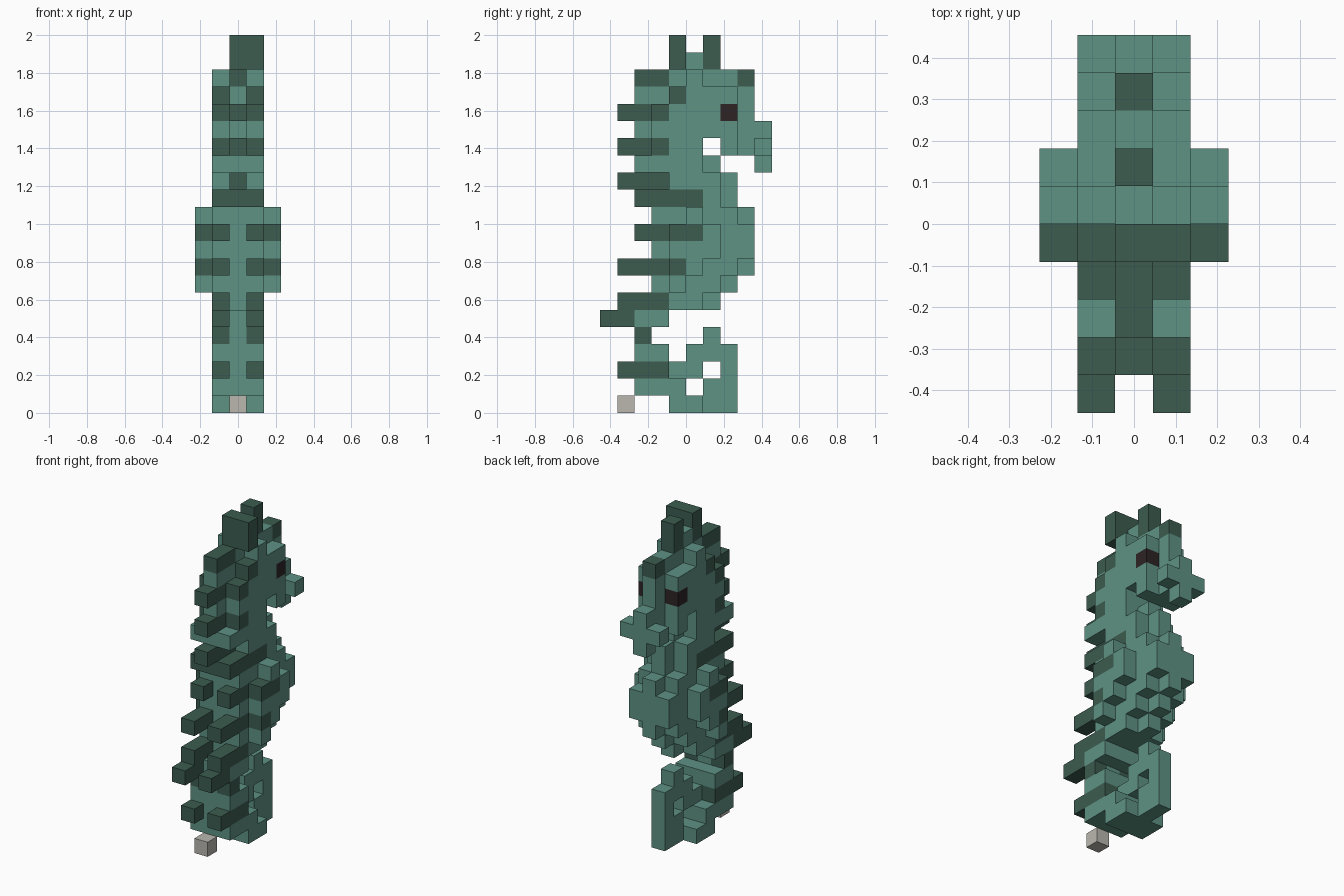
import bpy
import bmesh
from mathutils import Vector

cube = bpy.data.objects.get("Cube")
if cube:
    bpy.data.objects.remove(cube, do_unlink=True)

BLOCK = 2 / 22  # 22 layers of blocks make the full height

# Side-on slices, top layer first, tail-spine side on the left.
# g = skin, d = dark ridge, e = eye, s = stone
CENTRE = """
....d.d...
....dgd...
..ddggggd.
..ggggggg.
.dddggggg.
..gggggggg
.dddgg.ggg
..ggggg..g
.dddgggg..
..ddgggg..
...gggggg.
...gggggg.
...gggggg.
...gggggg.
...ggggg..
...gggg...
..gg......
..g...g...
..gg.ggg..
..gggg.g..
..ggg.gg..
.s..gggg..
"""
FLANK = """
..........
..........
.....g....
....dggg..
...dggge..
...ggggg..
...dgg.g.g
..gggg....
....ggg...
..ddddg...
...ggggg..
..ddddggg.
...gggggg.
.ddddggg..
...gggg...
.dddgg....
ddgg......
..d.......
..gg......
.ddd......
..ggg.....
....gg....
"""
# Side fins, lowest row is the eighth layer
FIN = """
.....g....
....ddg...
....ggg...
....dg....
....g.....
"""
FIN_BASE = 7


def read_slice(text, columns, base=0):
    """Place one side slice at each of the given columns."""
    rows = text.split()
    for k, row in enumerate(reversed(rows)):
        for j, mark in enumerate(row):
            if mark != ".":
                for i in columns:
                    cells[i, j, k + base] = mark


cells = {}
read_slice(CENTRE, [0])
read_slice(FLANK, [-1, 1])
read_slice(FIN, [-2, 2], FIN_BASE)
# The rear crest is two blocks wide
for k in (20, 21):
    cells[1, 4, k] = "d"


def make_material(name, color):
    mat = bpy.data.materials.new(name)
    mat.use_nodes = True
    mat.diffuse_color = (*color, 1)
    mat.node_tree.nodes["Principled BSDF"].inputs["Base Color"].default_value = (*color, 1)
    return mat


skin = make_material("sea_green", (0.112, 0.287, 0.231))
dark = make_material("dark_green", (0.045, 0.107, 0.08))
black = make_material("eye_black", (0.026, 0.017, 0.018))
grey = make_material("stone_grey", (0.49, 0.474, 0.43))


def build_part(name, mat, belongs):
    """Join the blocks of one part, keeping only their outer faces."""
    bm = bmesh.new()
    for (i, j, k), mark in cells.items():
        if not belongs(mark, k):
            continue
        centre = Vector((i, j - 4.5, k + 0.5))
        for axis in range(3):
            for side in (-1, 1):
                step = [0, 0, 0]
                step[axis] = side
                if (i + step[0], j + step[1], k + step[2]) in cells:
                    continue
                normal = Vector(step) / 2
                u, v = Vector((0, 0, 0)), Vector((0, 0, 0))
                u[(axis + 1) % 3] = 0.5
                v[(axis + 2) % 3] = 0.5 * side
                corners = (-u - v, u - v, u + v, v - u)
                bm.faces.new([bm.verts.new((centre + normal + c) * BLOCK) for c in corners])
    bmesh.ops.remove_doubles(bm, verts=bm.verts, dist=BLOCK / 100)
    bmesh.ops.dissolve_limit(bm, angle_limit=0.01, verts=bm.verts, edges=bm.edges)
    mesh = bpy.data.meshes.new(name)
    bm.to_mesh(mesh)
    bm.free()
    mesh.materials.append(mat)
    bpy.context.collection.objects.link(bpy.data.objects.new(name, mesh))


build_part("body", skin, lambda m, k: m == "g")
build_part("back_ridges", dark, lambda m, k: m == "d" and k < 20)
build_part("head_crest", dark, lambda m, k: m == "d" and k >= 20)
build_part("eyes", black, lambda m, k: m == "e")
build_part("stone", grey, lambda m, k: m == "s")
